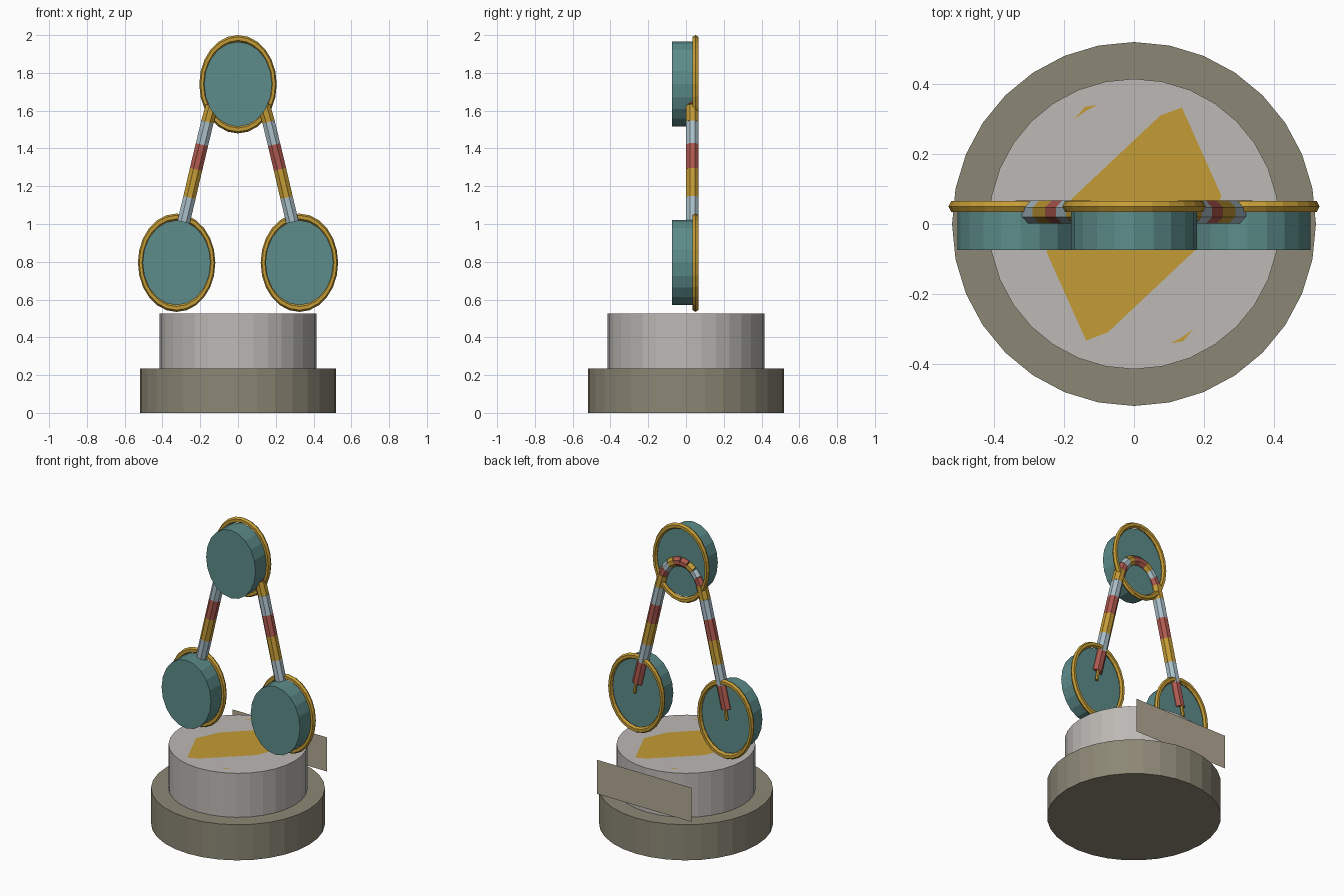
import bpy, bmesh, math
from mathutils import Vector, Matrix

if "Cube" in bpy.data.objects:
    bpy.data.objects.remove(bpy.data.objects["Cube"])


def mat(name, *srgb):
    m = bpy.data.materials.new(name)
    m.diffuse_color = [((c + 0.055) / 1.055) ** 2.4 for c in srgb] + [1]
    m.use_nodes = True
    m.node_tree.nodes["Principled BSDF"].inputs["Base Color"].default_value = m.diffuse_color
    return m


STONE = mat("dark stone", 0.55, 0.53, 0.46)
PALE = mat("pale stone", 0.74, 0.725, 0.71)
GOLD = mat("gold", 0.77, 0.61, 0.21)
TEAL = mat("teal", 0.36, 0.55, 0.54)
RED = mat("red", 0.69, 0.35, 0.31)
SILVER = mat("silver blue", 0.67, 0.75, 0.79)
TAN = mat("tan", 0.70, 0.66, 0.58)


def finish(name, bm, material):
    bmesh.ops.recalc_face_normals(bm, faces=bm.faces)
    me = bpy.data.meshes.new(name)
    bm.to_mesh(me)
    bm.free()
    me.materials.append(material)
    ob = bpy.data.objects.new(name, me)
    bpy.context.collection.objects.link(ob)
    return ob


def rod(name, a, b, r, sides, material):
    """Closed cylinder from point a to point b."""
    a, b = Vector(a), Vector(b)
    bm = bmesh.new()
    turn = (b - a).to_track_quat('Z', 'Y').to_matrix().to_4x4()
    spin = Matrix.Rotation(math.pi / sides if sides == 8 else 0, 4, 'Z')
    bmesh.ops.create_cone(bm, cap_ends=True, segments=sides, radius1=r, radius2=r,
                          depth=(b - a).length,
                          matrix=Matrix.Translation((a + b) / 2) @ turn @ spin)
    return finish(name, bm, material)


def plate(name, points, z, material):
    bm = bmesh.new()
    bm.faces.new([bm.verts.new((x, y, z)) for x, y in points])
    return finish(name, bm, material)


# Two-step round base
rod("base_lower", (0, 0, 0), (0, 0, 0.235), 0.52, 32, STONE)
rod("base_upper", (0, 0, 0.235), (0, 0, 0.525), 0.415, 32, PALE)

# Gold inlay on the base top, with two small slivers
half = [(0.18, -0.07), (0.25, 0.08), (0.137, 0.333), (0.075, 0.31)]
plate("gold_inlay", half + [(-x, -y) for x, y in half], 0.527, GOLD)
sliver = [(-0.17, 0.30), (-0.135, 0.325), (-0.105, 0.34), (-0.14, 0.335)]
for s, n in ((1, "back"), (-1, "front")):
    plate("gold_sliver_" + n, [(s * x, s * y) for x, y in sliver], 0.527, GOLD)

# Plaque sheet on the back of the base
bm = bmesh.new()
bm.faces.new([bm.verts.new(p) for p in ((0.345, 0.435, 0.27), (-0.345, 0.435, 0.27),
                                        (-0.345, 0.435, 0.495), (0.345, 0.435, 0.495))])
finish("back_plaque", bm, TAN)


# Oval discs with gold rims
def rim(name, cx, cz, major=24, minor=6):
    bm = bmesh.new()
    loops = []
    for i in range(major):
        t = math.tau * i / major
        loop = []
        for j in range(minor):
            p = math.tau * j / minor
            r = 0.19 + 0.015 * math.cos(p)
            loop.append(bm.verts.new((cx + r * math.cos(t), 0.05 + 0.0175 * math.sin(p),
                                      cz + 1.27 * r * math.sin(t))))
        loops.append(loop)
    for i in range(major):
        a, b = loops[i], loops[(i + 1) % major]
        for j in range(minor):
            k = (j + 1) % minor
            bm.faces.new((a[j], b[j], b[k], a[k]))
    finish(name, bm, GOLD)


for n, cx, cz in (("top", 0, 1.74), ("left", -0.325, 0.795), ("right", 0.325, 0.795)):
    d = rod("disc_" + n, (0, -0.075, 0), (0, 0.042, 0), 0.18, 20, TEAL)
    for v in d.data.vertices:
        v.co = (v.co.x + cx, v.co.y, v.co.z * 1.25 + cz)
    rim("rim_" + n, cx, cz)

# Banded tube: straight legs that bend over behind the top disc
path = [(0.324, 0.86), (0.288, 1.01), (0.257, 1.14), (0.222, 1.29), (0.191, 1.42),
        (0.162, 1.54), (0.138, 1.625), (0.115, 1.67), (0.085, 1.71), (0.047, 1.735), (0, 1.745)]
cycle = (RED, SILVER, GOLD)
for s, n in ((-1, "left"), (1, "right")):
    for i in range(len(path) - 1):
        (x0, z0), (x1, z1) = path[i], path[i + 1]
        rod(f"tube_{n}_{i}", (s * x0, 0.034, z0), (s * x1, 0.034, z1),
            0.036 if i < 6 else 0.033, 8, cycle[i % 3])
    # thin gold tip at the lower end
    rod(f"tube_tip_{n}", (s * 0.337, 0.055, 0.795), (s * 0.324, 0.055, 0.87), 0.011, 6, GOLD)
